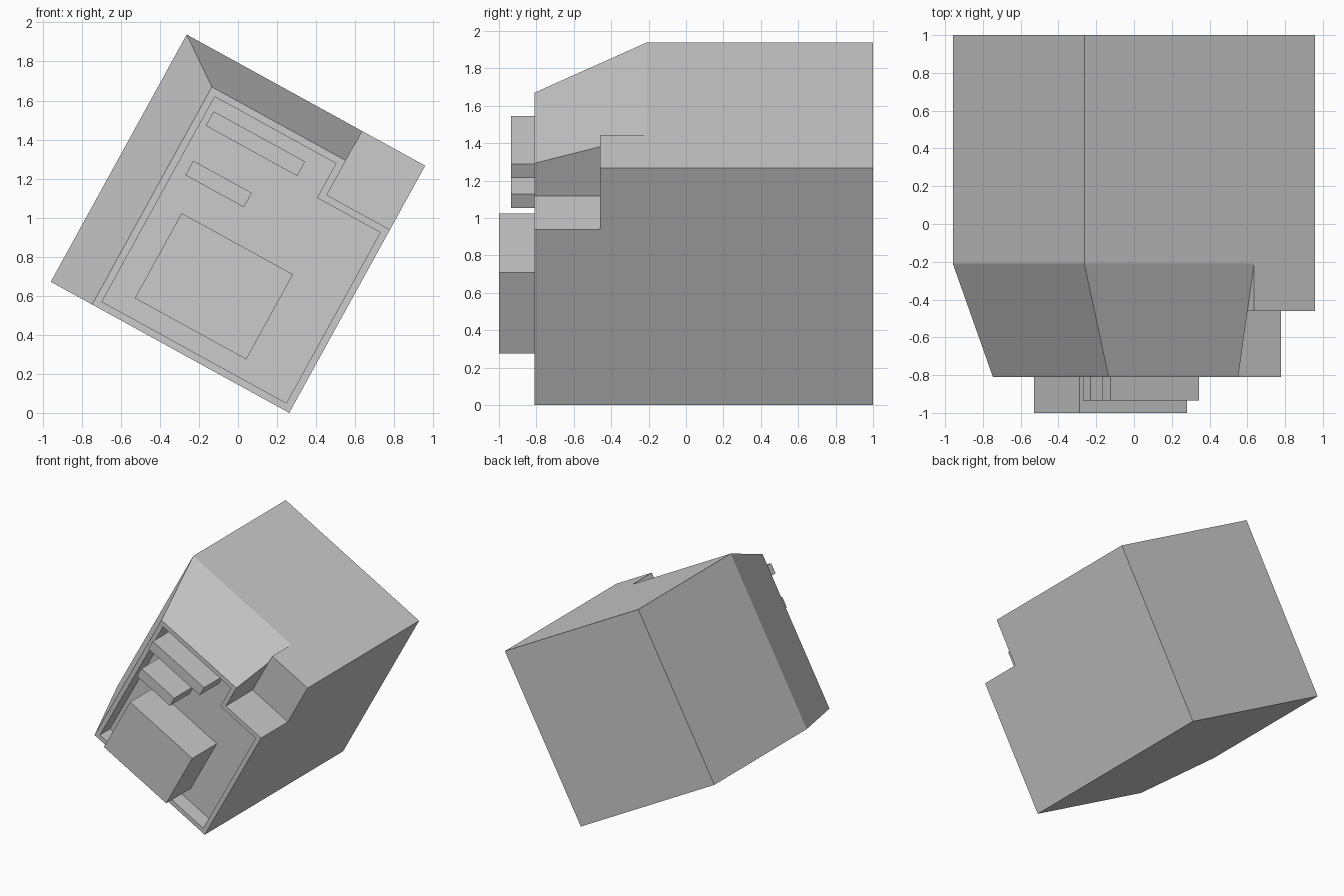
import bpy, bmesh, math

if "Cube" in bpy.data.objects:
    bpy.data.objects.remove(bpy.data.objects["Cube"])

TILT = math.radians(28.8)
W, H = 1.394, 1.445          # cabinet width and height before tilting
NU, NV = 1.025, 1.071        # inner corner of the notch
FLOOR = -0.68                # recessed front panel depth
OFFSET = (-0.959, 0, W * math.sin(TILT))


def finish(name, bm):
    bmesh.ops.recalc_face_normals(bm, faces=bm.faces)
    me = bpy.data.meshes.new(name)
    bm.to_mesh(me)
    bm.free()
    ob = bpy.data.objects.new(name, me)
    bpy.context.collection.objects.link(ob)
    ob.location = OFFSET
    ob.rotation_euler = (0, TILT, 0)
    return ob


def section(bm, y, left, top, inset=0.0):
    i = inset
    pts = [(left + i, i), (W - i, i), (W - i, NV - i),
           (NU - i, NV - i), (NU - i, top - i), (left + i, top - i)]
    return [bm.verts.new((u, y, v)) for u, v in pts]


def box(name, u0, u1, v0, v1, y0, y1):
    bm = bmesh.new()
    a, b = [[bm.verts.new(p) for p in
             ((u0, y, v0), (u1, y, v0), (u1, y, v1), (u0, y, v1))] for y in (y0, y1)]
    bm.faces.new(a)
    bm.faces.new(b)
    for k in range(4):
        j = (k + 1) % 4
        bm.faces.new((a[k], a[j], b[j], b[k]))
    return finish(name, bm)


# Cabinet: L-shaped sections from the recessed panel, round the rim, to the back
bm = bmesh.new()
t = 0.25 / 0.60
rings = [section(bm, FLOOR, 0.242, 1.272, 0.037),
         section(bm, -0.81, 0.242, 1.272, 0.037),
         section(bm, -0.81, 0.242, 1.272),
         section(bm, -0.46, 0.242 * t, H - (H - 1.272) * t),
         section(bm, -0.21, 0, H),
         section(bm, 1.0, 0, H)]
bm.faces.new(rings[0])
for r in range(5):
    a, b = rings[r], rings[r + 1]
    for k in range(6):
        if r >= 3 and k in (2, 3):   # notch walls end at the corner block
            continue
        j = (k + 1) % 6
        bm.faces.new((a[k], a[j], b[j], b[k]))

# Corner block filling the back of the notch
front, mid, back = rings[3:]
c0 = bm.verts.new((W, -0.46, H))
c1 = bm.verts.new((W, 1.0, H))
n0 = bm.verts.new((NU, -0.46, H))
bm.faces.new((front[2], c0, n0, front[4], front[3]))
bm.faces.new((front[4], n0, mid[4]))
bm.faces.new((front[2], mid[2], back[2], c1, c0))
bm.faces.new((n0, c0, c1, back[4], mid[4]))
bm.faces.new((back[0], back[1], back[2], c1, back[4], back[5]))
finish("cabinet", bm)

# Raised parts on the front panel
box("front_block", 0.418, 1.069, 0.134, 0.631, -1.0, FLOOR)
box("lower_bar", 0.341, 0.683, 0.811, 0.895, -0.935, FLOOR)
box("upper_bar", 0.310, 0.845, 1.083, 1.167, -0.935, FLOOR)
